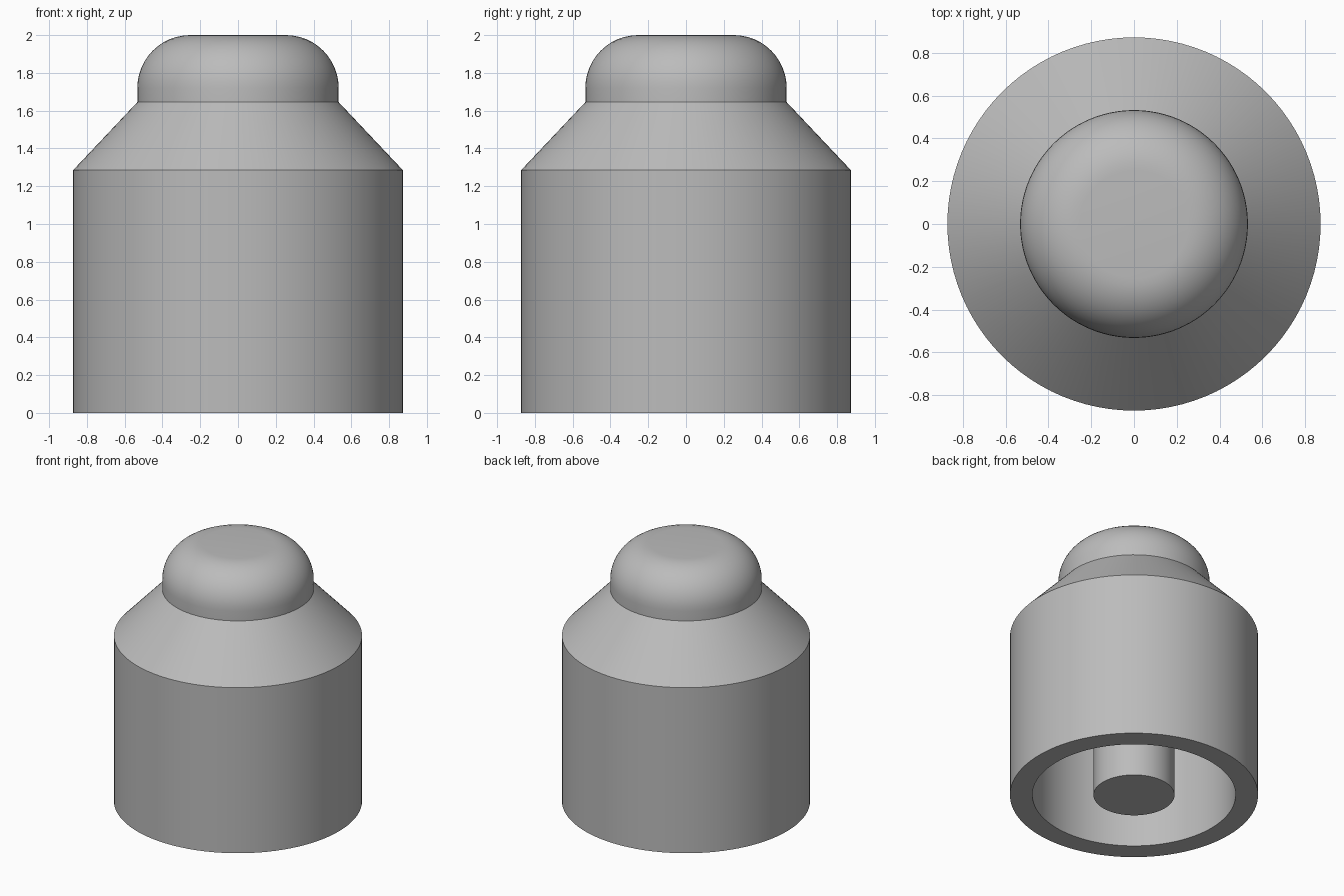
import bpy
import bmesh
from math import sin, cos, pi, radians

cube = bpy.data.objects.get("Cube")
if cube:
    bpy.data.objects.remove(cube)

SEGMENTS = 96
grey = bpy.data.materials.new("mid_grey")
grey.use_nodes = True
color = (0.5, 0.5, 0.5, 1)
grey.diffuse_color = color
grey.node_tree.nodes["Principled BSDF"].inputs["Base Color"].default_value = color


def lathe(name, profile):
    """Spin an (radius, z) profile around the z axis into a smooth solid."""
    bm = bmesh.new()
    verts = [bm.verts.new((r, 0, z)) for r, z in profile]
    edges = [bm.edges.new(pair) for pair in zip(verts, verts[1:])]
    bmesh.ops.spin(bm, geom=verts + edges, cent=(0, 0, 0), axis=(0, 0, 1),
                   angle=2 * pi, steps=SEGMENTS, use_merge=True)
    bmesh.ops.remove_doubles(bm, verts=bm.verts, dist=1e-4)
    bmesh.ops.recalc_face_normals(bm, faces=bm.faces)
    mesh = bpy.data.meshes.new(name)
    bm.to_mesh(mesh)
    bm.free()
    mesh.materials.append(grey)
    obj = bpy.data.objects.new(name, mesh)
    bpy.context.collection.objects.link(obj)
    bpy.ops.object.select_all(action='DESELECT')
    obj.select_set(True)
    bpy.context.view_layer.objects.active = obj
    bpy.ops.object.shade_smooth_by_angle(angle=radians(30))
    return obj


outer, inner, neck, pin = 0.873, 0.715, 0.533, 0.285
shoulder_z, neck_z, roof_z, top_z = 1.285, 1.645, 1.285, 2.0
fillet = 0.28

# Hollow body, sloped shoulder and rounded cap
cap = [(neck - fillet + fillet * cos(a), top_z - fillet + fillet * sin(a))
       for a in (i * pi / 24 for i in range(13))]
lathe("body", [(0, roof_z), (inner, roof_z), (inner, 0), (outer, 0),
               (outer, shoulder_z), (neck, neck_z), *cap, (0, top_z)])

# Central pin inside the open base
lathe("centre_pin", [(0, 0), (pin, 0), (pin, roof_z + 0.02), (0, roof_z + 0.02)])
